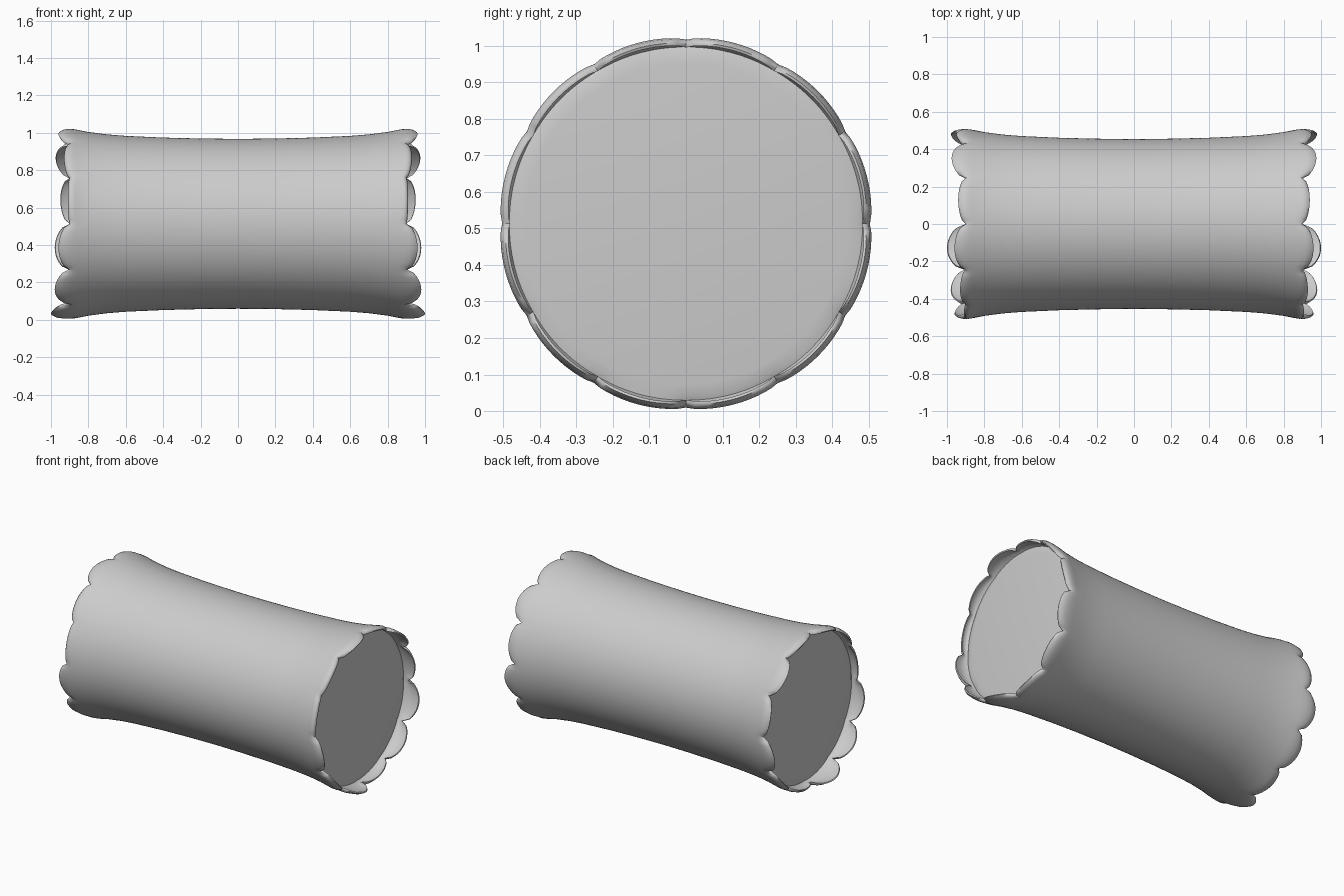
import bpy, bmesh
from math import sin, cos, pi

if "Cube" in bpy.data.objects:
    bpy.data.objects.remove(bpy.data.objects["Cube"])

fabric = bpy.data.materials.new("grey fabric")
fabric.use_nodes = True
grey = (0.6, 0.6, 0.6, 1)
fabric.diffuse_color = grey
fabric.node_tree.nodes["Principled BSDF"].inputs["Base Color"].default_value = grey

SIDES, AXIS_Z = 144, 0.513
# Reach of the twelve petals, from the top round the front and up the back
PETALS = [.96, .93, .91, .96, .98, 1.0, .94, .965, .98, .95, .975, .94]
# Flared body: position along the axis and radius
BODY = [(0, .454), (.2, .456), (.4, .461), (.6, .470), (.7, .478), (.8, .491), (.86, .503)]
# Petal skin: share of the way to the tip and radius, outside then inside
RUFFLE = [(.3, .509), (.6, .512), (.85, .508), (1, .498),
          (.97, .491), (.6, .499), (.25, .494), (.05, .484)]
# Recessed end panel
PANEL = [(.868, .472), (.872, .44)]


def scallop(i):
    """Petal reach and bulge (0 at a notch, 1 mid petal) at one angle."""
    share = i / SIDES * 12
    bulge = abs(sin(share * pi)) ** 0.5
    return .9 + (PETALS[int(share)] - .9) * bulge, bulge


def ring(bm, place):
    verts = []
    for i in range(SIDES):
        a = 2 * pi * i / SIDES
        x, r = place(i)
        verts.append(bm.verts.new((x, -r * sin(a), AXIS_Z + r * cos(a))))
    return verts


def ruffle_place(t, r):
    def place(i):
        reach, bulge = scallop(i)
        return .86 + t * (reach - .86), r - .009 * (1 - bulge) * min(1, t * 2)
    return place


# Half of the bolster, built ring by ring from the middle to the end panel
bm = bmesh.new()
rings = [ring(bm, lambda i, p=p: p) for p in BODY]
rings += [ring(bm, ruffle_place(t, r)) for t, r in RUFFLE]
rings += [ring(bm, lambda i, p=p: p) for p in PANEL]
for a, b in zip(rings, rings[1:]):
    for i in range(SIDES):
        j = (i + 1) % SIDES
        bm.faces.new((a[i], a[j], b[j], b[i]))
bm.faces.new(rings[-1])
bmesh.ops.recalc_face_normals(bm, faces=bm.faces)
if bm.faces[0].normal.dot(bm.faces[0].calc_center_median() - rings[0][0].co.lerp(rings[0][SIDES // 2].co, .5)) < 0:
    bmesh.ops.reverse_faces(bm, faces=bm.faces)

mesh = bpy.data.meshes.new("bolster_cushion")
bm.to_mesh(mesh)
bm.free()
mesh.materials.append(fabric)
bolster = bpy.data.objects.new("bolster_cushion", mesh)
bpy.context.collection.objects.link(bolster)

# Smooth cloth, with the same ruffle at both ends
bpy.context.view_layer.objects.active = bolster
bolster.select_set(True)
bpy.ops.object.shade_smooth_by_angle(angle=1.1)
mirror = bolster.modifiers.new("both_ends", 'MIRROR')
mirror.use_axis[0] = True
